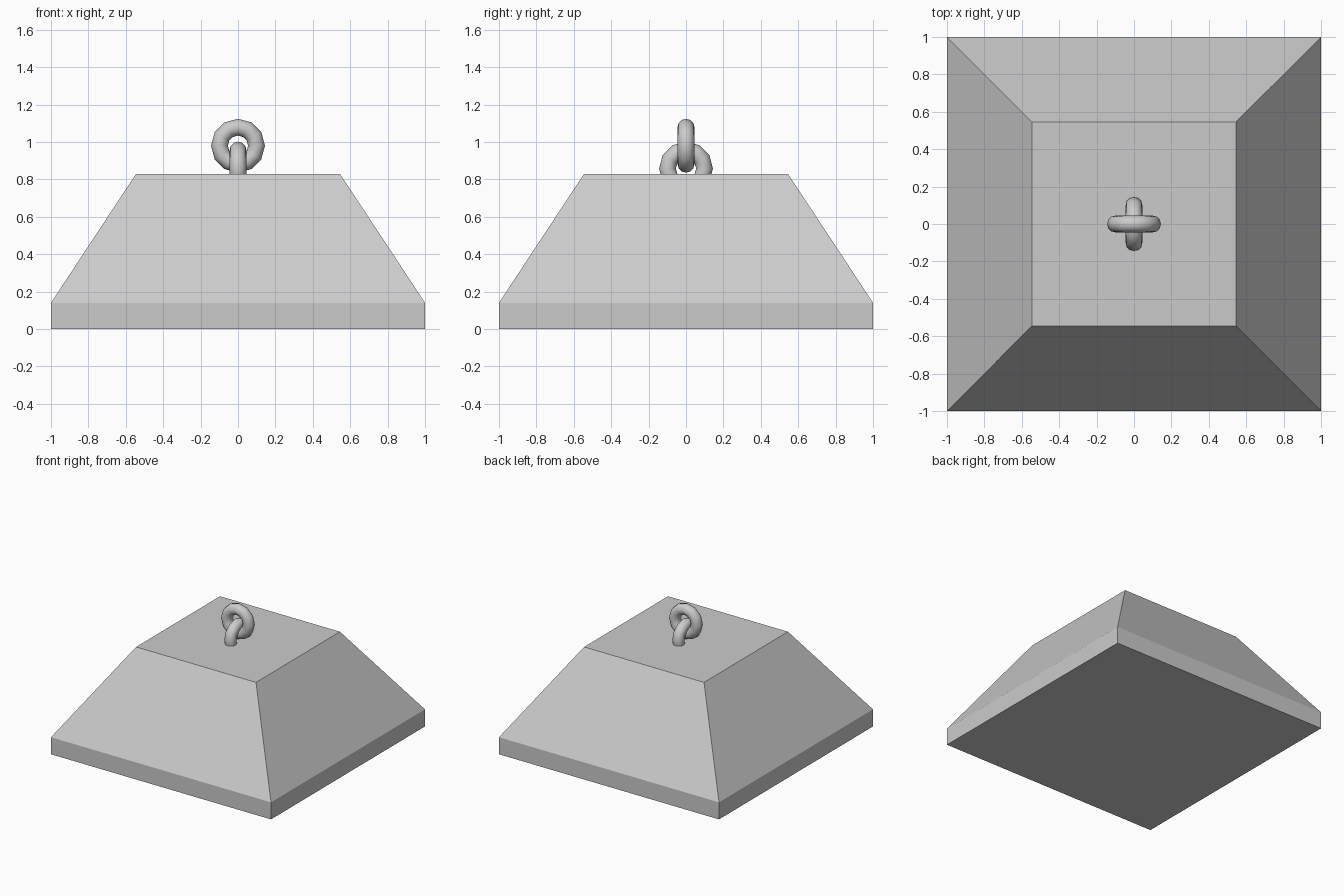
import bpy, bmesh
from math import radians

if "Cube" in bpy.data.objects:
    bpy.data.objects.remove(bpy.data.objects["Cube"])

# Weight block: a low square skirt with a tapered body above
bm = bmesh.new()
profile = [(1.0, 0.0), (1.0, 0.14), (0.545, 0.83)]  # half width, height
loops = [[bm.verts.new((sx * w, sy * w, z))
          for sx, sy in ((-1, -1), (1, -1), (1, 1), (-1, 1))] for w, z in profile]
for low, high in zip(loops, loops[1:]):
    for i in range(4):
        j = (i + 1) % 4
        bm.faces.new((low[i], low[j], high[j], high[i]))
bm.faces.new(loops[0][::-1])
bm.faces.new(loops[-1])
mesh = bpy.data.meshes.new("weight_block")
bm.to_mesh(mesh)
bm.free()
bpy.context.collection.objects.link(bpy.data.objects.new("weight_block", mesh))


# Chain rings: 12-sided tori with smooth shading
def ring(name, z, rotation):
    bpy.ops.mesh.primitive_torus_add(
        major_segments=12, minor_segments=12, major_radius=0.099,
        minor_radius=0.045, location=(0, 0, z), rotation=rotation)
    bpy.context.object.name = name
    bpy.ops.object.shade_smooth()


ring("anchor_loop", 0.858, (0, radians(90), 0))  # half sunk into the block
ring("lifting_ring", 0.98, (radians(90), 0, 0))
